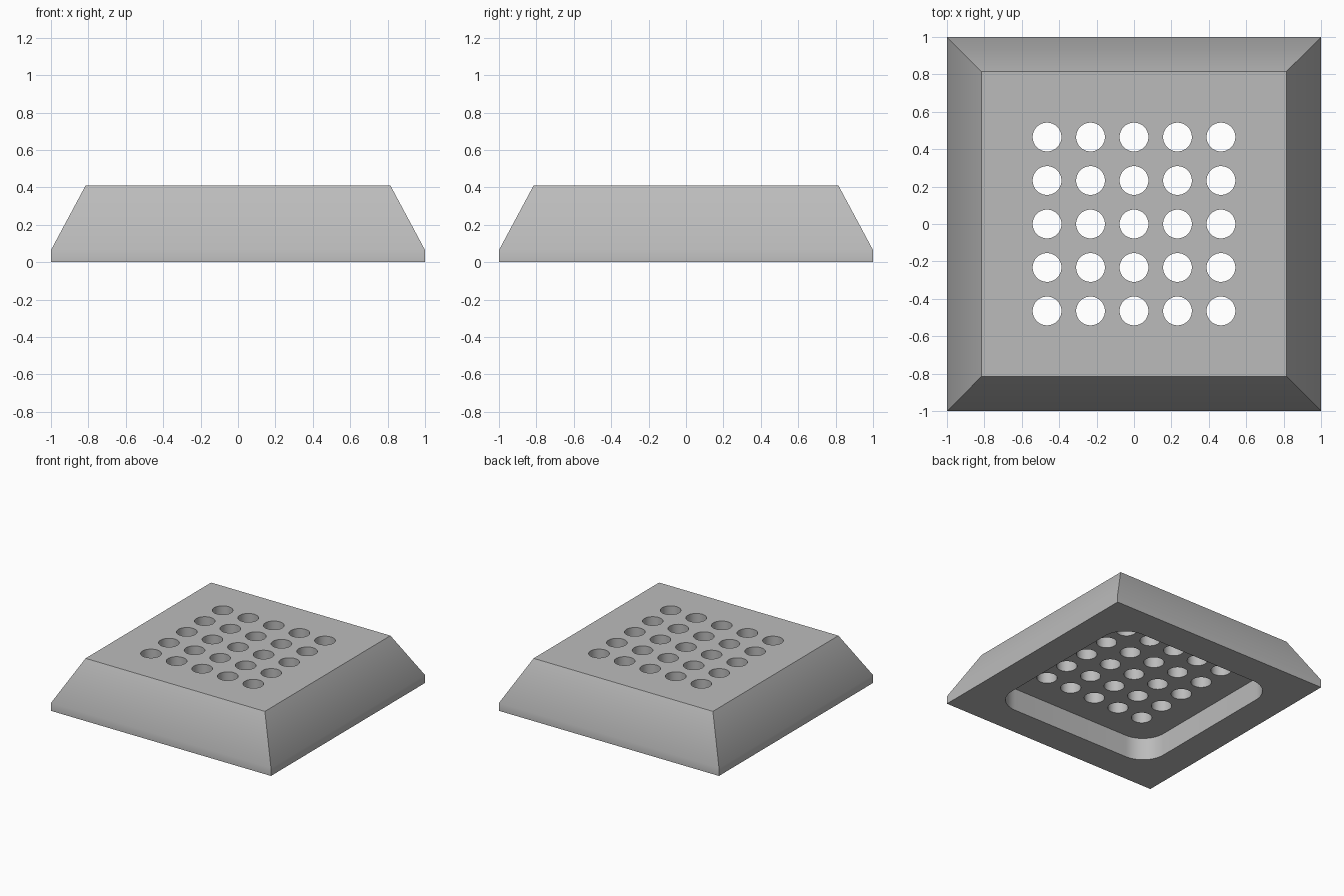
import bpy
import bmesh

cube = bpy.data.objects.get("Cube")
if cube:
    bpy.data.objects.remove(cube, do_unlink=True)

HEIGHT, RIM = 0.41, 0.065
BASE, TOP = 1.0, 0.815
POCKET, POCKET_RADIUS, POCKET_DEPTH = 0.745, 0.2, 0.185
HOLE_RADIUS, HOLE_PITCH = 0.077, 0.2325

grey = bpy.data.materials.new("plain_grey")
grey.use_nodes = True
colour = (0.5, 0.5, 0.5, 1)
grey.diffuse_color = colour
grey.node_tree.nodes["Principled BSDF"].inputs["Base Color"].default_value = colour


def add_object(name, bm):
    bmesh.ops.recalc_face_normals(bm, faces=bm.faces)
    mesh = bpy.data.meshes.new(name)
    bm.to_mesh(mesh)
    bm.free()
    mesh.materials.append(grey)
    obj = bpy.data.objects.new(name, mesh)
    bpy.context.collection.objects.link(obj)
    return obj


def cut(target, cutter):
    bpy.context.view_layer.objects.active = target
    mod = target.modifiers.new("cut", 'BOOLEAN')
    mod.operation = 'DIFFERENCE'
    mod.solver = 'EXACT'
    mod.object = cutter
    bpy.ops.object.modifier_apply(modifier=mod.name)
    bpy.data.objects.remove(cutter, do_unlink=True)


# Tapered block standing on a short upright rim
bm = bmesh.new()
rings = []
for half, z in ((BASE, 0), (BASE, RIM), (TOP, HEIGHT)):
    rings.append([bm.verts.new((sx * half, sy * half, z))
                  for sx, sy in ((-1, -1), (1, -1), (1, 1), (-1, 1))])
for low, high in zip(rings, rings[1:]):
    for i in range(4):
        j = (i + 1) % 4
        bm.faces.new((low[i], low[j], high[j], high[i]))
bm.faces.new(rings[0][::-1])
bm.faces.new(rings[-1])
block = add_object("perforated_block", bm)

# Round-cornered pocket in the underside
bm = bmesh.new()
bmesh.ops.create_cube(bm, size=2)
for v in bm.verts:
    v.co.x *= POCKET
    v.co.y *= POCKET
    v.co.z *= POCKET_DEPTH
uprights = [e for e in bm.edges if abs(e.verts[0].co.z - e.verts[1].co.z) > 0.1]
bmesh.ops.bevel(bm, geom=uprights, offset=POCKET_RADIUS, segments=12,
                profile=0.5, affect='EDGES')
pocket = add_object("pocket_cutter", bm)
pocket.hide_render = True
cut(block, pocket)

# Five by five grid of round through holes
bm = bmesh.new()
for column in range(-2, 3):
    for row in range(-2, 3):
        made = bmesh.ops.create_cone(bm, cap_ends=True, segments=40, depth=2,
                                     radius1=HOLE_RADIUS, radius2=HOLE_RADIUS)
        bmesh.ops.translate(bm, verts=made["verts"],
                            vec=(column * HOLE_PITCH, row * HOLE_PITCH, 0))
holes = add_object("hole_cutter", bm)
holes.hide_render = True
cut(block, holes)

# Smooth round walls, keep the block edges crisp
bpy.ops.object.select_all(action='DESELECT')
block.select_set(True)
bpy.context.view_layer.objects.active = block
bpy.ops.object.shade_smooth_by_angle()
